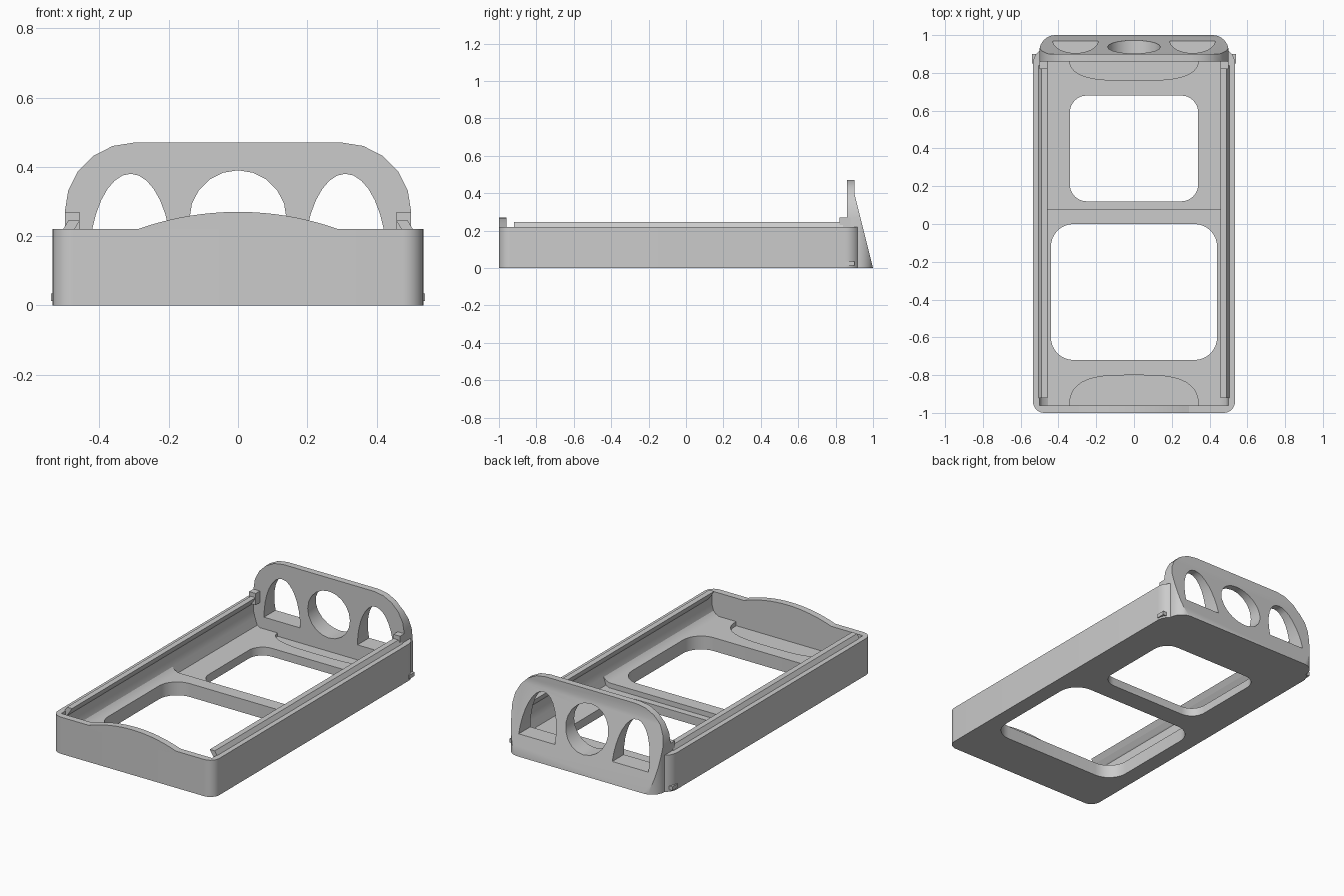
import bpy, bmesh
from math import sin, cos, pi, sqrt
from mathutils import Vector

if "Cube" in bpy.data.objects:
    bpy.data.objects.remove(bpy.data.objects["Cube"])


def prism(name, pts, axis, a, b):
    """Extrude a 2D outline along an axis: z takes (x,y), y takes (x,z), x takes (y,z)."""
    place = {'z': lambda u, v, w: (u, v, w),
             'y': lambda u, v, w: (u, w, v),
             'x': lambda u, v, w: (w, u, v)}[axis]
    bm = bmesh.new()
    lo = [bm.verts.new(place(u, v, a)) for u, v in pts]
    hi = [bm.verts.new(place(u, v, b)) for u, v in pts]
    n = len(pts)
    bm.faces.new(lo)
    bm.faces.new(hi[::-1])
    for i in range(n):
        j = (i + 1) % n
        bm.faces.new((lo[j], lo[i], hi[i], hi[j]))
    bmesh.ops.recalc_face_normals(bm, faces=bm.faces)
    me = bpy.data.meshes.new(name)
    bm.to_mesh(me)
    bm.free()
    ob = bpy.data.objects.new(name, me)
    bpy.context.collection.objects.link(ob)
    return ob


def box(name, x0, x1, y0, y1, z0, z1):
    return prism(name, [(x0, y0), (x1, y0), (x1, y1), (x0, y1)], 'z', z0, z1)


def rounded(x, y0, y1, r0, r1, seg=8):
    """Rounded rectangle, symmetric in x, with front radius r0 and back radius r1."""
    pts = []
    for cx, cy, r, start in ((x - r1, y1 - r1, r1, 0), (-x + r1, y1 - r1, r1, 1),
                             (-x + r0, y0 + r0, r0, 2), (x - r0, y0 + r0, r0, 3)):
        if r == 0:
            pts.append((cx, cy))
            continue
        for i in range(seg + 1):
            t = (start + i / seg) * pi / 2
            pts.append((cx + r * cos(t), cy + r * sin(t)))
    return pts


def mirror_pts(half):
    return half + [(-x, z) for x, z in reversed(half)]


def boolean(ob, op, *tools):
    for t in tools:
        m = ob.modifiers.new(op, 'BOOLEAN')
        m.operation, m.object, m.solver = op, t, 'EXACT'
        bpy.context.view_layer.objects.active = ob
        bpy.ops.object.modifier_apply(modifier=m.name)
        bpy.data.objects.remove(t, do_unlink=True)


def smooth(ob):
    bpy.ops.object.select_all(action='DESELECT')
    ob.select_set(True)
    bpy.context.view_layer.objects.active = ob
    bpy.ops.object.shade_smooth_by_angle(angle=0.45)


# Tray: rounded block hollowed by a cavity with bulging side walls
FRONT_Z, REAR_Z = 0.08, 0.05
tray = prism("tray", rounded(0.535, -1.0, 0.93, 0.06, 0.08), 'z', 0, 0.22)


def cavity(floor):
    return mirror_pts([(0.455, floor), (0.475, floor + 0.01), (0.49, 0.105),
                       (0.5, 0.14), (0.5, 0.3)])


boolean(tray, 'DIFFERENCE',
        prism("cut_front", cavity(FRONT_Z), 'y', -0.96, 0.1),
        prism("cut_rear", cavity(REAR_Z), 'y', 0.08, 0.87))

# Floor windows
boolean(tray, 'DIFFERENCE',
        prism("cut_window", rounded(0.44, -0.72, 0.0, 0.12, 0.12), 'z', -0.1, 0.15),
        prism("cut_window", rounded(0.34, 0.12, 0.68, 0.09, 0.09), 'z', -0.1, 0.15))


# Shallow finger scoops at both ends of the floor
def scoop(y_wall, y_tip):
    return [(0.34 * cos(pi * i / 20) * abs(cos(pi * i / 20)) ** -0.4 if i != 10 else 0,
             y_wall + (y_tip - y_wall) * sin(pi * i / 20) ** 0.8) for i in range(21)]


boolean(tray, 'DIFFERENCE',
        prism("cut_scoop", scoop(-0.96, -0.8), 'z', FRONT_Z - 0.025, 0.15),
        prism("cut_scoop", scoop(0.87, 0.76), 'z', REAR_Z - 0.02, 0.15))
smooth(tray)

# Arched rise on the front wall
R = (0.29 ** 2 + 0.05 ** 2) / (2 * 0.05)
arc = []
for i in range(17):
    x = 0.29 - 0.58 * i / 16
    arc.append((x, 0.27 - R + sqrt(R * R - x * x)))
smooth(prism("front_rise", [(-0.29, 0.2), (0.29, 0.2)] + arc, 'y', -1.0, -0.96))

# Side lips, corner posts and foot tabs
lip = [(0.505, 0.18), (0.505, 0.22), (0.49, 0.245), (0.457, 0.245), (0.475, 0.215), (0.495, 0.19)]
for s, side in ((1, "right"), (-1, "left")):
    prism(side + "_lip", [(s * x, z) for x, z in lip], 'y', -0.92, 0.84)
    box(side + "_post", s * 0.457, s * 0.5, 0.82, 0.88, 0.2, 0.27)
    box(side + "_foot_tab", s * 0.49, s * 0.54, 0.85, 0.9, 0.012, 0.035)

# Back plate: wedge section, rounded plan and rounded front outline combined
plate = prism("back_plate", [(0.86, 0), (1.0, 0), (0.9, 0.4), (0.9, 0.47), (0.86, 0.47)],
              'x', -0.5, 0.5)
outline = [(0.5, -0.1)] + [(0.3 + 0.2 * cos(pi / 2 * i / 5), 0.27 + 0.2 * sin(pi / 2 * i / 5))
                           for i in range(6)]
boolean(plate, 'INTERSECT',
        prism("plan", rounded(0.501, 0.5, 1.0, 0, 0.085), 'z', -0.1, 0.6),
        prism("front_outline", mirror_pts(outline), 'y', 0.7, 1.2))

# Plate openings: central round hole and two flat-bottomed arches
hole = [(0.14 * cos(pi * i / 10), 0.25 + 0.14 * sin(pi * i / 10)) for i in range(20)]
cutters = [prism("cut_hole", hole, 'y', 0.7, 1.2)]
for s in (1, -1):
    arch = [(s * 0.31 + 0.12 * cos(pi * i / 16), 0.12 + 0.26 * sin(pi * i / 16)) for i in range(17)]
    cutters.append(prism("cut_arch", arch, 'y', 0.7, 1.2))

# The tray's rear wall is opened behind the plate holes too
tray_cut = box("cut_rear_wall", -0.45, 0.45, 0.865, 1.1, 0.06, 0.3)
boolean(tray, 'DIFFERENCE', tray_cut)
boolean(plate, 'DIFFERENCE', *cutters)
smooth(plate)
